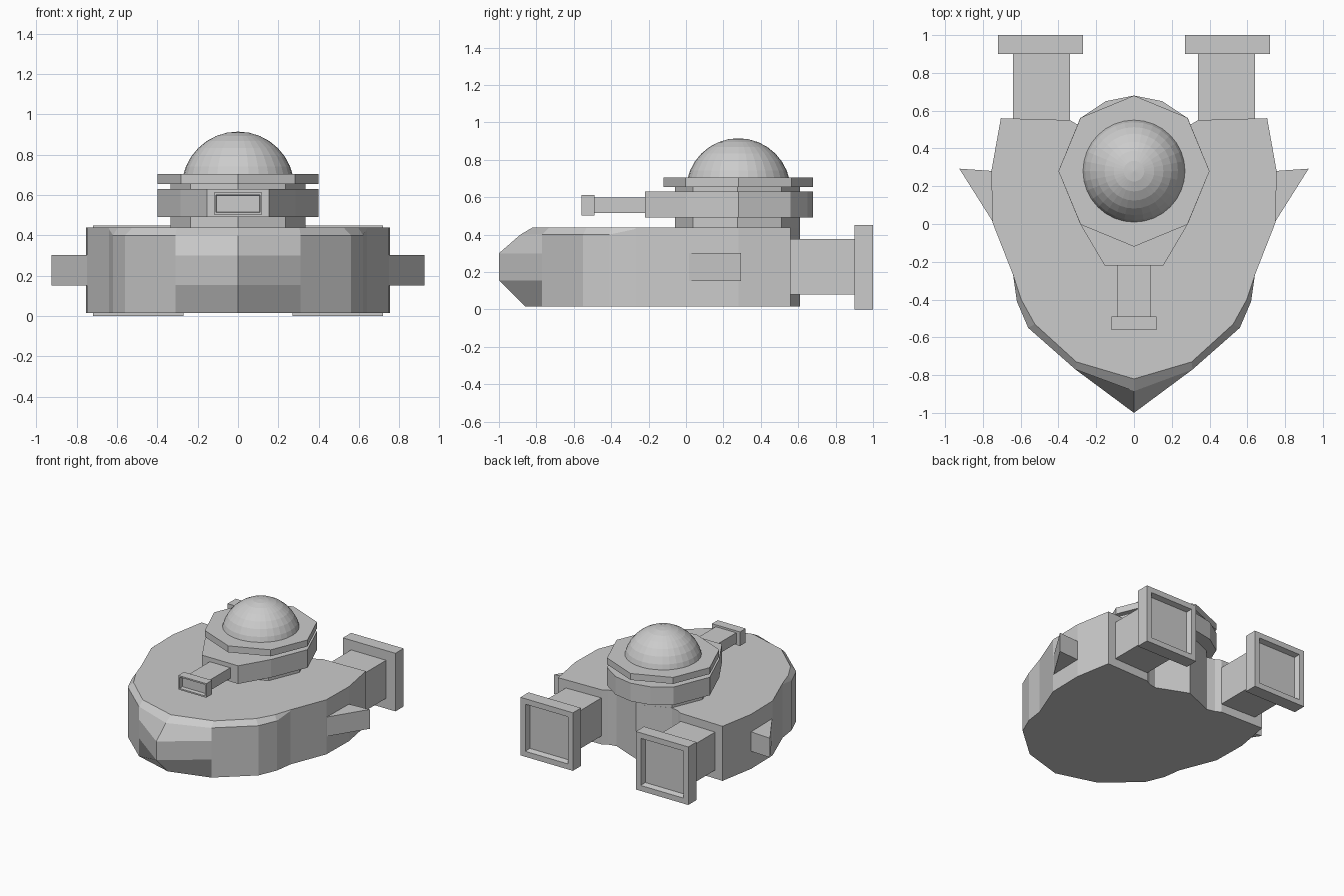
import bpy, bmesh, math

if "Cube" in bpy.data.objects:
    bpy.data.objects.remove(bpy.data.objects["Cube"])


def finish(name, bm):
    bmesh.ops.recalc_face_normals(bm, faces=bm.faces[:])
    mesh = bpy.data.meshes.new(name)
    bm.to_mesh(mesh)
    bm.free()
    ob = bpy.data.objects.new(name, mesh)
    bpy.context.collection.objects.link(ob)
    return ob


def loft(name, rings):
    """Skin a stack of equal-length point rings and cap both ends."""
    bm = bmesh.new()
    vs = [[bm.verts.new(p) for p in ring] for ring in rings]
    n = len(rings[0])
    for a, b in zip(vs, vs[1:]):
        for i in range(n):
            j = (i + 1) % n
            bm.faces.new((a[i], a[j], b[j], b[i]))
    bm.faces.new(vs[0])
    bm.faces.new(vs[-1])
    return finish(name, bm)


def prism(name, outline, z0, z1):
    return loft(name, [[(x, y, z) for x, y in outline] for z in (z0, z1)])


def mirrored(half):
    """Close a half outline that starts and ends on x = 0."""
    return half + [(-p[0], *p[1:]) for p in half[-2:0:-1]]


def octagon(r, cy):
    return [(r * math.sin(i * math.pi / 4), cy + r * math.cos(i * math.pi / 4))
            for i in range(8)]


def box(name, x, y, z, recess=None):
    """Box from ranges; recess = (y direction, rim width, depth)."""
    bm = bmesh.new()
    bmesh.ops.create_cube(bm, size=1)
    for v in bm.verts:
        v.co = [r[0] if c < 0 else r[1] for c, r in zip(v.co, (x, y, z))]
    bm.normal_update()
    if recess:
        side, rim, depth = recess
        f = max(bm.faces, key=lambda f: f.normal.y * side)
        bmesh.ops.inset_individual(bm, faces=[f], thickness=rim)
        bmesh.ops.inset_individual(bm, faces=[f], thickness=rim * 0.25)
        for v in f.verts:
            v.co.y -= side * depth
    return finish(name, bm)


# Hull: wedge nose, chamfered front rim, notched stern
sides = [(0.31, -0.77), (0.56, -0.55), (0.62, -0.41), (0.64, -0.27)]
rim = [(0.305, -0.73), (0.525, -0.53), (0.597, -0.40), (0.64, -0.27)]
rear = [(0.75, 0.01), (0.755, 0.28), (0.705, 0.56), (0.34, 0.55),
        (0.30, 0.527), (0.237, 0.513), (0, 0.61)]
levels = [(0.015, -0.86, sides), (0.155, -1.0, sides), (0.30, -1.0, sides),
          (0.40, -0.885, sides), (0.438, -0.82, rim)]
rings = []
for z, nose, mid in levels:
    ring = [(x, y, z) for x, y in [(0, nose)] + mid + rear]
    if z == 0.40:
        ring[4] = (0.64, -0.27, 0.43)
    rings.append(mirrored(ring))
loft("hull", rings)

# Engines and side fins
for s, side in ((1, "right"), (-1, "left")):
    def span(a, b):
        return sorted((s * a, s * b))
    box(side + "_engine_neck", span(0.34, 0.64), (0.50, 0.92), (0.08, 0.375))
    box(side + "_engine_nozzle", span(0.27, 0.72), (0.90, 1.0), (0.0, 0.45),
        (1, 0.06, 0.04))
    prism(side + "_fin", [(s * 0.74, 0.0), (s * 0.925, 0.293), (s * 0.74, 0.28)],
          0.152, 0.302)

# Turret: pedestal, body with flat front, collar, dome
CY = 0.28
prism("turret_pedestal", octagon(0.335, CY - 0.005), 0.40, 0.66)
prism("turret_body", mirrored([(0, -0.22), (0.155, -0.22), (0.285, 0.0), (0.40, CY),
                               (0.285, 0.56), (0.15, 0.65), (0, 0.68)]), 0.49, 0.63)
prism("turret_collar", octagon(0.40, CY), 0.655, 0.705)
bm = bmesh.new()
bmesh.ops.create_uvsphere(bm, u_segments=32, v_segments=16, radius=0.28)
bmesh.ops.bisect_plane(bm, geom=bm.verts[:] + bm.edges[:] + bm.faces[:],
                       plane_co=(0, 0, 0.03), plane_no=(0, 0, 1), clear_inner=True)
dome = finish("turret_dome", bm)
dome.location = (0, CY, 0.635)

# Gun
box("gun_barrel", (-0.088, 0.088), (-0.51, -0.20), (0.515, 0.597))
box("gun_muzzle", (-0.12, 0.12), (-0.56, -0.49), (0.503, 0.612), (-1, 0.016, 0.03))
